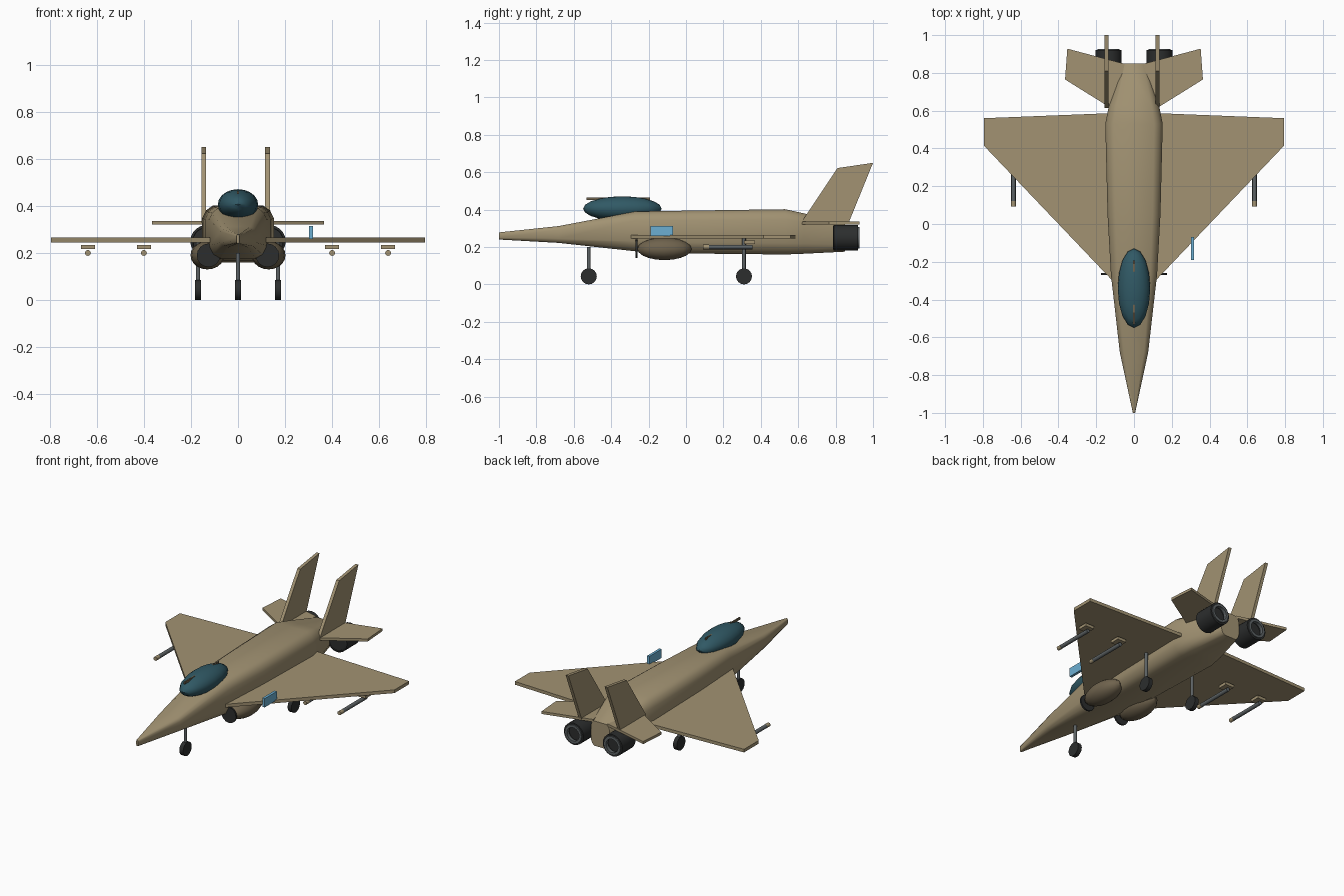
import bpy, bmesh, math
from mathutils import Matrix, Vector

if "Cube" in bpy.data.objects:
    bpy.data.objects.remove(bpy.data.objects["Cube"])


def material(name, r, g, b):
    m = bpy.data.materials.new(name)
    m.diffuse_color = (r, g, b, 1)
    m.use_nodes = True
    m.node_tree.nodes["Principled BSDF"].inputs["Base Color"].default_value = m.diffuse_color
    return m


TAN = material("tan", 0.36, 0.29, 0.17)
BROWN = material("brown", 0.16, 0.125, 0.075)
GLASS = material("dark_teal", 0.03, 0.10, 0.13)
DARK = material("charcoal", 0.025, 0.027, 0.027)
STEEL = material("steel", 0.11, 0.125, 0.13)
BLUE = material("light_blue", 0.15, 0.43, 0.65)


def finish(name, bm, mat, smooth=None):
    bmesh.ops.recalc_face_normals(bm, faces=bm.faces)
    me = bpy.data.meshes.new(name)
    bm.to_mesh(me)
    bm.free()
    ob = bpy.data.objects.new(name, me)
    bpy.context.collection.objects.link(ob)
    me.materials.append(mat)
    if smooth:
        bpy.context.view_layer.objects.active = ob
        bpy.ops.object.select_all(action='DESELECT')
        ob.select_set(True)
        bpy.ops.object.shade_smooth_by_angle(angle=math.radians(smooth))
    return ob


def box(name, loc, size, mat):
    bm = bmesh.new()
    bmesh.ops.create_cube(bm, size=1, matrix=Matrix.Translation(loc) @ Matrix.Diagonal((*size, 1)))
    return finish(name, bm, mat)


def ellipsoid(name, loc, radii, mat):
    bm = bmesh.new()
    bmesh.ops.create_uvsphere(bm, u_segments=16, v_segments=10, radius=1,
                              matrix=Matrix.Translation(loc) @ Matrix.Diagonal((*radii, 1)))
    return finish(name, bm, mat, 40)


def cylinder(name, loc, r, depth, axis, mat, segs=16):
    rot = Vector((0, 0, 1)).rotation_difference(Vector(axis)).to_matrix().to_4x4()
    bm = bmesh.new()
    bmesh.ops.create_cone(bm, cap_ends=True, segments=segs, radius1=r, radius2=r, depth=depth,
                          matrix=Matrix.Translation(loc) @ rot)
    return finish(name, bm, mat, 40)


def ring(name, loc, profile, mat, segs=20):
    # closed (radius, y) profile spun around the y axis
    bm = bmesh.new()
    loops = []
    for i in range(segs):
        a = 2 * math.pi * i / segs
        loops.append([bm.verts.new((loc[0] + r * math.cos(a), loc[1] + y, loc[2] + r * math.sin(a)))
                      for r, y in profile])
    n = len(profile)
    for i in range(segs):
        p, q = loops[i], loops[(i + 1) % segs]
        for j in range(n):
            bm.faces.new((p[j], p[(j + 1) % n], q[(j + 1) % n], q[j]))
    return finish(name, bm, mat, 40)


def plate(name, points, thickness, mat):
    bm = bmesh.new()
    face = bm.faces.new([bm.verts.new(p) for p in points])
    res = bmesh.ops.extrude_face_region(bm, geom=[face])
    bmesh.ops.translate(bm, vec=thickness,
                        verts=[v for v in res["geom"] if isinstance(v, bmesh.types.BMVert)])
    return finish(name, bm, mat)


# Fuselage: chamfered box sections (y, half width, bottom, top)
sections = [(-1.0, 0.006, 0.24, 0.278), (-0.68, 0.075, 0.222, 0.312), (-0.27, 0.122, 0.177, 0.39),
            (0.05, 0.14, 0.165, 0.395), (0.53, 0.152, 0.16, 0.402), (0.63, 0.132, 0.164, 0.38),
            (0.85, 0.065, 0.175, 0.33)]
bm = bmesh.new()
rings = []
for y, w, lo, hi in sections:
    c, h = (lo + hi) / 2, (hi - lo) / 2
    shape = [(1, -.5), (1, .55), (.9, .82), (.7, 1), (-.7, 1), (-.9, .82), (-1, .55), (-1, -.5),
             (-.85, -.85), (-.6, -1), (.6, -1), (.85, -.85)]
    rings.append([bm.verts.new((w * x, y, c + h * z)) for x, z in shape])
for p, q in zip(rings, rings[1:]):
    for j in range(len(p)):
        k = (j + 1) % len(p)
        bm.faces.new((p[j], p[k], q[k], q[j]))
bm.faces.new(rings[0])
bm.faces.new(rings[-1])
finish("fuselage", bm, TAN, 40)

# Canopy and its frame
ellipsoid("canopy", (0, -0.34, 0.405), (0.086, 0.21, 0.066), GLASS)
box("canopy_frame", (0, -0.362, 0.457), (0.008, 0.34, 0.014), BROWN)

for s, side in ((-1, "left"), (1, "right")):
    # Wing and tail surfaces
    plate(side + "_wing", [(s * x, y, 0.245) for x, y in
                           ((0.09, -0.325), (0.795, 0.415), (0.795, 0.56), (0.09, 0.588))],
          (0, 0, 0.02), TAN)
    plate(side + "_tailplane", [(s * x, y, 0.32) for x, y in
                                ((0.10, 0.60), (0.365, 0.765), (0.353, 0.928), (0.05, 0.848))],
          (0, 0, 0.016), TAN)
    fin_x = -0.155 if s < 0 else 0.115
    plate(side + "_fin", [(fin_x, y, z) for y, z in
                          ((0.615, 0.33), (0.81, 0.622), (1.0, 0.65), (0.87, 0.33))],
          (0.02, 0, 0), TAN)

    # Engine nozzle with pale rim
    e = s * 0.135
    ring(side + "_nozzle", (e, 0, 0.25),
         [(0.058, 0.785), (0.068, 0.79), (0.068, 0.92), (0.058, 0.92), (0.045, 0.83)], DARK)
    ring(side + "_nozzle_rim", (e, 0, 0.25),
         [(0.058, 0.905), (0.058, 0.927), (0.042, 0.927), (0.042, 0.905)], STEEL)
    cylinder(side + "_engine_core", (e, 0.84, 0.25), 0.057, 0.1, (0, 1, 0), DARK)

    # Intake pod and front disc
    ellipsoid(side + "_intake_pod", (s * 0.13, -0.115, 0.19), (0.072, 0.145, 0.06), BROWN)
    cylinder(side + "_intake_face", (s * 0.125, -0.265, 0.19), 0.05, 0.01, (0, 1, 0), DARK)

    # Underwing stores
    for x, pos in ((0.40, "inner"), (0.638, "outer")):
        n = f"{side}_{pos}_"
        box(n + "pylon", (s * x, 0.34, 0.225), (0.06, 0.06, 0.018), TAN)
        cylinder(n + "missile", (s * x, 0.238, 0.2), 0.012, 0.235, (0, 1, 0), STEEL, 12)
        cylinder(n + "missile_tip", (s * x, 0.107, 0.2), 0.0125, 0.03, (0, 1, 0), TAN, 12)

# Landing gear
for name, x, y, top in (("nose", 0, -0.52, 0.2), ("left_main", -0.17, 0.31, 0.25),
                        ("right_main", 0.17, 0.31, 0.25)):
    cylinder(name + "_strut", (x, y, (top + 0.04) / 2), 0.01, top - 0.04, (0, 0, 1), STEEL, 10)
    cylinder(name + "_wheel", (x, y, 0.043), 0.043, 0.026, (1, 0, 0), DARK)

# Blue marker panel on right wing
box("wing_panel", (0.31, -0.13, 0.286), (0.016, 0.12, 0.055), BLUE)
